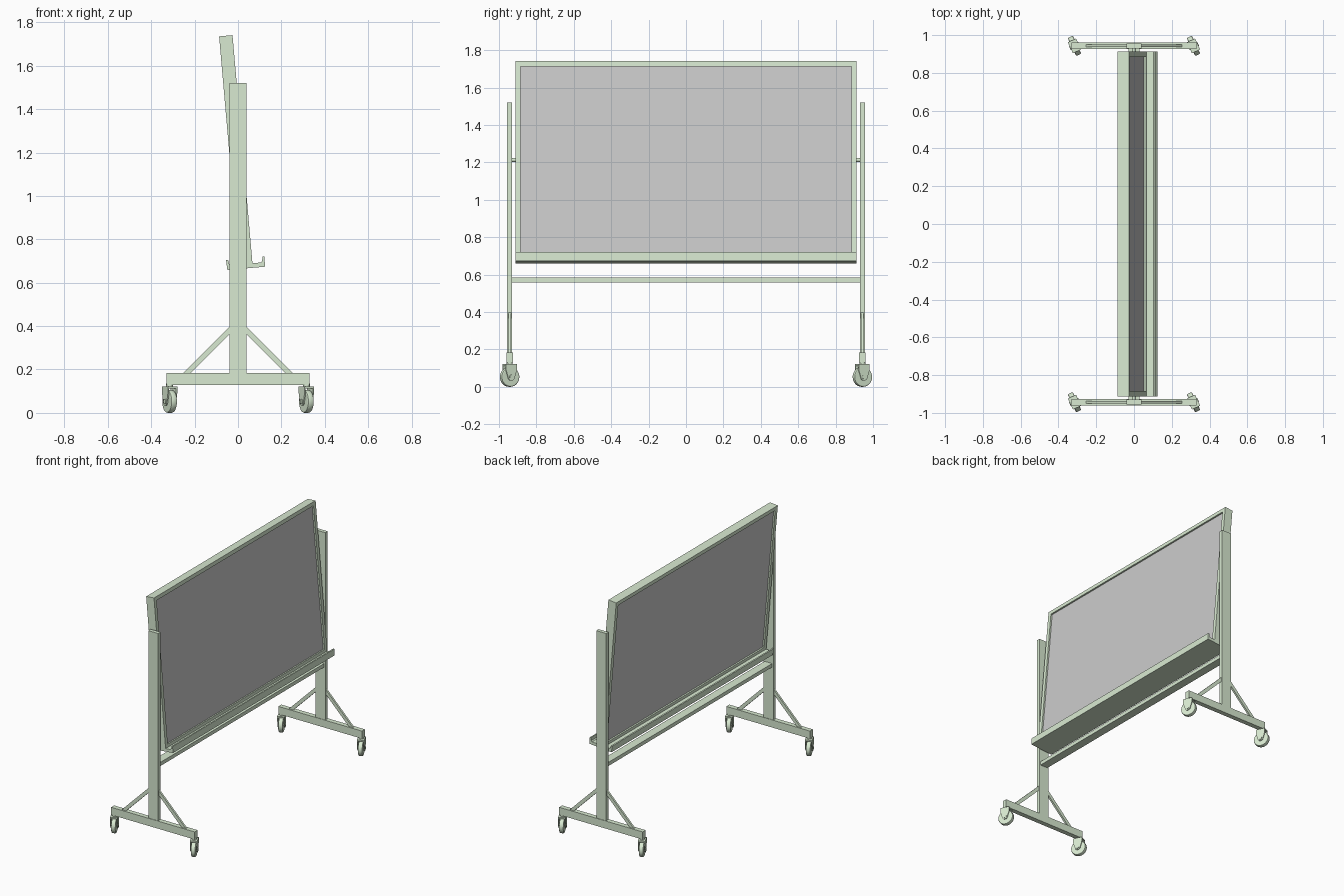
import bpy, bmesh
from math import radians, sin, cos, pi
from mathutils import Matrix, Vector

if "Cube" in bpy.data.objects:
    bpy.data.objects.remove(bpy.data.objects["Cube"])

green = bpy.data.materials.new("painted_green")
green.diffuse_color = (0.69, 0.82, 0.64, 1)
green.use_nodes = True
green.node_tree.nodes["Principled BSDF"].inputs["Base Color"].default_value = green.diffuse_color

TILT = Matrix.Translation((-0.01, 0, 1.21)) @ Matrix.Rotation(radians(-5), 4, 'Y')
I = Matrix.Identity(4)


def finish(name, bm, mat=green, m=I, bevel=0.0):
    bmesh.ops.recalc_face_normals(bm, faces=bm.faces)
    me = bpy.data.meshes.new(name)
    bm.to_mesh(me)
    bm.free()
    ob = bpy.data.objects.new(name, me)
    bpy.context.collection.objects.link(ob)
    ob.matrix_world = m
    if mat:
        me.materials.append(mat)
    if bevel:
        b = ob.modifiers.new("bevel", 'BEVEL')
        b.width, b.segments = bevel, 2
    return ob


def box(name, lo, hi, mat=green, m=I):
    lo, hi = Vector(lo), Vector(hi)
    bm = bmesh.new()
    bmesh.ops.create_cube(bm, size=1, matrix=Matrix.Translation((lo + hi) / 2)
                          @ Matrix.Diagonal((*(hi - lo), 1)))
    return finish(name, bm, mat, m)


def prism(name, pts, axis, a, b, m=I, mat=green):
    """Extrude a 2D profile along x (pts are y,z) or y (pts are x,z)."""
    bm = bmesh.new()
    put = (lambda p, t: (t, p[0], p[1])) if axis == 'x' else (lambda p, t: (p[0], t, p[1]))
    f = bm.faces.new([bm.verts.new(put(p, a)) for p in pts])
    r = bmesh.ops.extrude_face_region(bm, geom=[f])
    d = Vector(put((0, 0), b - a))
    bmesh.ops.translate(bm, vec=d, verts=[v for v in r['geom'] if isinstance(v, bmesh.types.BMVert)])
    return finish(name, bm, mat, m)


def cyl(name, r, depth, m, seg=32, bevel=0.0):
    bm = bmesh.new()
    bmesh.ops.create_cone(bm, cap_ends=True, segments=seg, radius1=r, radius2=r, depth=depth)
    ob = finish(name, bm, green, m, bevel)
    for p in ob.data.polygons:
        p.use_smooth = len(p.vertices) == 4
    return ob


# tilted writing board with its frame
H, W, D, T = 0.53, 0.912, 0.031, 0.027
box("board_panel", (-0.02, -W + T, -H + T), (0.02, W - T, H - T), None, TILT)
box("frame_top", (-D, -W, H - T), (D, W, H), green, TILT)
box("frame_bottom", (-D, -W, -H), (D, W, -H + T), green, TILT)
for s, side in ((-1, "left"), (1, "right")):
    y0, y1 = sorted((s * (W - T), s * W))
    box(f"frame_{side}", (-D, y0, -H + T), (D, y1, H - T), green, TILT)

# double-sided tray under the board
half = [(0.087, -0.546), (0.089, -0.5), (0.080, -0.499), (0.076, -0.519), (0.068, -0.525)]
tray = half + [(-x, z) for x, z in reversed(half)]
prism("tray", tray, 'y', -W, W, TILT)

# cross bar between the posts
box("cross_bar", (-0.03, -0.932, 0.558), (0.03, 0.932, 0.584))


def caster(tag, x, y):
    m = Matrix.Translation((x, y, 0)) @ Matrix.Rotation(radians(25), 4, 'Z')
    along_x = Matrix.Rotation(pi / 2, 4, 'Y')
    hub = m @ Matrix.Translation((0, 0, 0.053))
    cyl(f"wheel_{tag}", 0.053, 0.030, hub @ along_x, 32, 0.006)
    cyl(f"axle_{tag}", 0.012, 0.054, hub @ along_x, 16)
    cyl(f"stem_{tag}", 0.016, 0.02, m @ Matrix.Translation((0, 0, 0.125)), 20)
    # fork cheeks tapering to a rounded end at the axle
    arc = [(0.02 * cos(t), 0.053 + 0.02 * sin(t)) for t in [pi + pi * i / 8 for i in range(9)]]
    cheek = [(0.032, 0.122), (-0.032, 0.122), (-0.032, 0.09)] + arc + [(0.032, 0.09)]
    for s in (-1, 1):
        prism(f"fork_{tag}_{s}", cheek, 'x', s * 0.018, s * 0.024, m)
    box(f"fork_top_{tag}", (-0.024, -0.032, 0.112), (0.024, 0.032, 0.122), green, m)


# end stands: post, foot, braces, pivot and casters
for s, side in ((-1, "left"), (1, "right")):
    y = s * 0.943
    box(f"post_{side}", (-0.039, y - 0.0135, 0.182), (0.039, y + 0.0135, 1.521))
    box(f"foot_{side}", (-0.33, y - 0.017, 0.129), (0.33, y + 0.017, 0.183))
    cyl(f"pivot_{side}", 0.011, 0.03,
        Matrix.Translation((0, s * 0.921, 1.213)) @ Matrix.Rotation(pi / 2, 4, 'X'), 20)
    for k, end in ((-1, "a"), (1, "b")):
        brace = [(k * 0.038, 0.398), (k * 0.254, 0.182), (k * 0.220, 0.182), (k * 0.038, 0.364)]
        prism(f"brace_{side}_{end}", brace, 'y', y - 0.007, y + 0.007)
        caster(f"{side}_{end}", k * 0.315, y)
